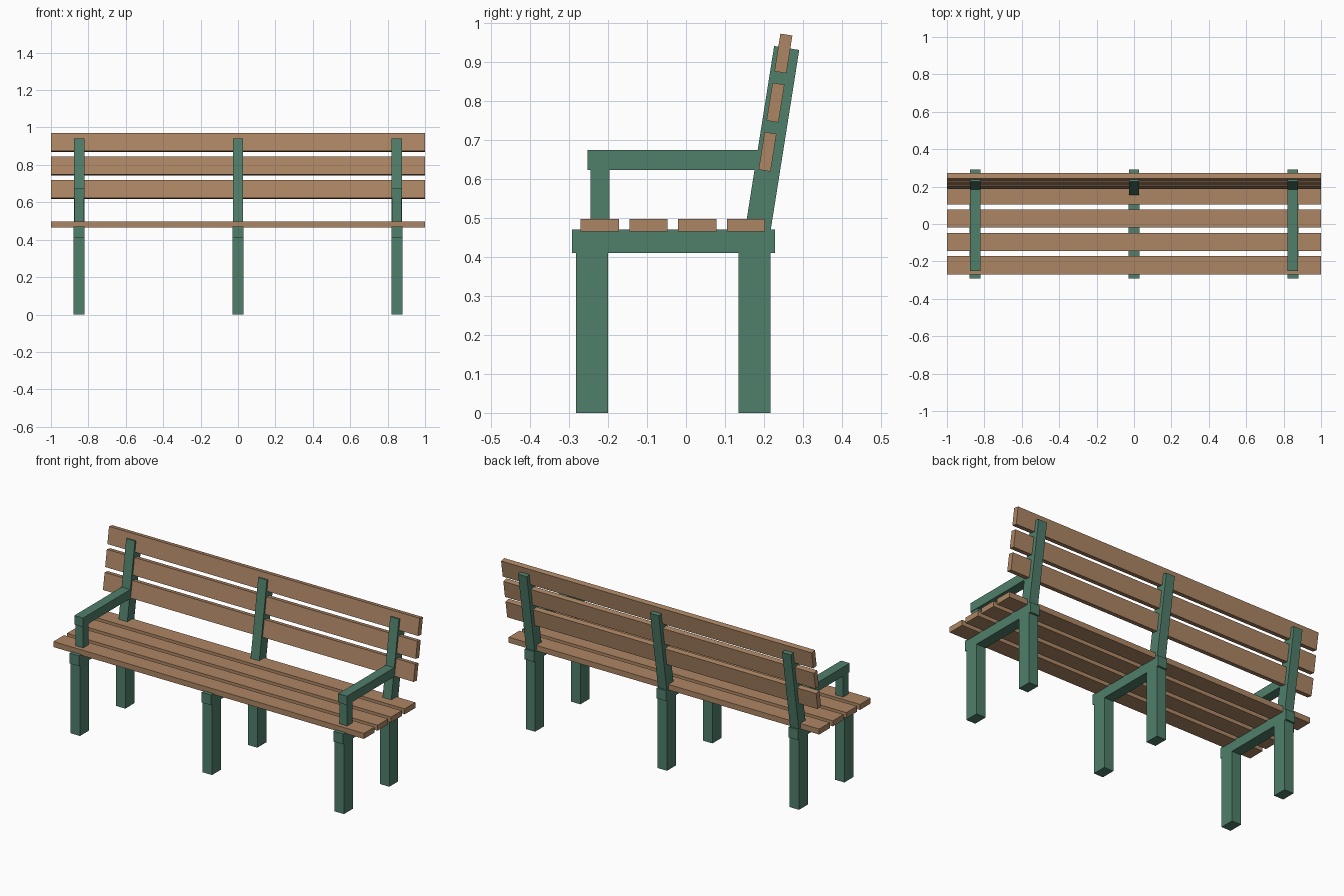
import bpy
from math import radians, sin, cos

cube = bpy.data.objects.get("Cube")
if cube:
    bpy.data.objects.remove(cube, do_unlink=True)


def material(name, color):
    mat = bpy.data.materials.new(name)
    mat.use_nodes = True
    mat.diffuse_color = color
    mat.node_tree.nodes["Principled BSDF"].inputs["Base Color"].default_value = color
    return mat


GREEN = material("green_paint", (0.08, 0.21, 0.145, 1))
WOOD = material("brown_wood", (0.42, 0.24, 0.13, 1))
TILT = radians(9)          # backrest lean
HALF = 0.03                # half width of the frame


def box(name, mat, center, size, tilt=0):
    """Box with real dimensions, leaning back by tilt."""
    bpy.ops.mesh.primitive_cube_add(size=1, location=center)
    obj = bpy.context.object
    obj.name = name
    obj.scale = size
    bpy.ops.object.transform_apply(location=False, rotation=False, scale=True)
    obj.rotation_euler.x = -tilt
    obj.data.materials.append(mat)
    return obj


def span(name, mat, x, half, y0, y1, z0, z1):
    """Upright box given by its side-view extents."""
    return box(name, mat, (x, (y0 + y1) / 2, (z0 + z1) / 2),
               (2 * half, y1 - y0, z1 - z0))


# Three frames: legs, seat beam and leaning back post
for side, x in (("right", -0.85), ("middle", 0), ("left", 0.85)):
    span(side + "_front_leg", GREEN, x, HALF, -0.282, -0.2, 0, 0.41)
    span(side + "_back_leg", GREEN, x, HALF, 0.135, 0.217, 0, 0.41)
    span(side + "_seat_beam", GREEN, x, HALF, -0.292, 0.228, 0.41, 0.47)
    length = 0.49
    box(side + "_back_post", GREEN,
        (x, 0.258 - sin(TILT) * length / 2, 0.935 - cos(TILT) * length / 2),
        (0.056, 0.065, length), TILT)

    # Armrests on the outer frames only
    if x:
        span(side + "_armrest", GREEN, x, 0.028, -0.252, 0.2, 0.622, 0.674)
        span(side + "_armrest_post", GREEN, x, 0.025, -0.245, -0.196, 0.465, 0.622)

# Seat slats
for i in range(4):
    y = -0.221 + i * 0.125
    box(f"seat_slat_{i + 1}", WOOD, (0, y, 0.481), (2, 0.098, 0.032))

# Backrest slats, set into the leaning posts
for i in range(3):
    box(f"back_slat_{i + 1}", WOOD, (0, 0.209 + i * 0.0203, 0.669 + i * 0.126),
        (2, 0.031, 0.098), TILT)
